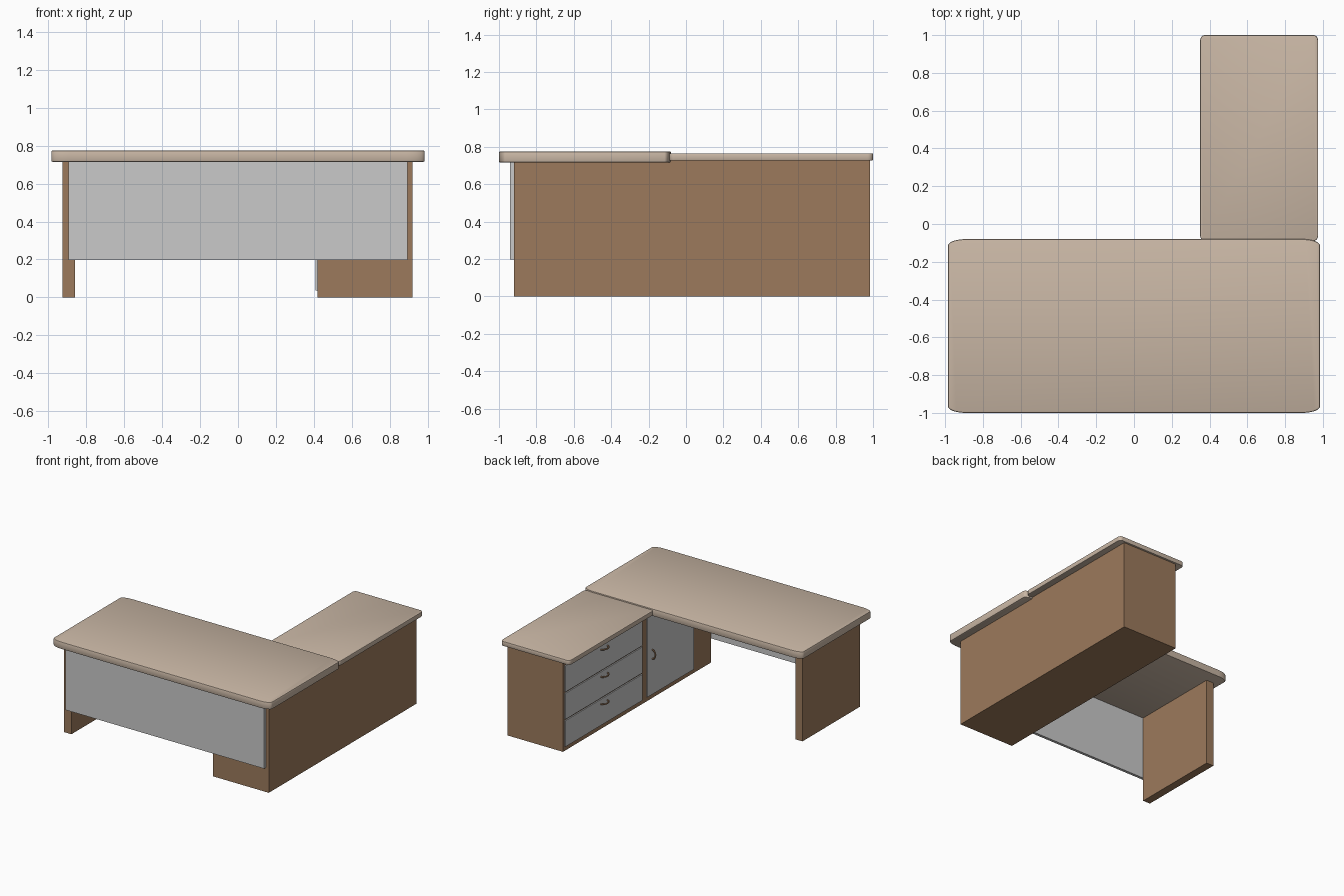
import bpy, bmesh, math
from mathutils import Vector

if "Cube" in bpy.data.objects:
    bpy.data.objects.remove(bpy.data.objects["Cube"], do_unlink=True)


def material(name, rgb):
    m = bpy.data.materials.new(name)
    m.use_nodes = True
    m.diffuse_color = (*rgb, 1)
    m.node_tree.nodes["Principled BSDF"].inputs["Base Color"].default_value = (*rgb, 1)
    return m


WOOD = material("brown wood", (0.335, 0.195, 0.107))
TOP = material("pale beige top", (0.585, 0.472, 0.375))
GREY = material("light grey panel", (0.59, 0.59, 0.59))


def finish(name, bm, mat):
    bmesh.ops.recalc_face_normals(bm, faces=bm.faces)
    me = bpy.data.meshes.new(name)
    bm.to_mesh(me)
    bm.free()
    me.materials.append(mat)
    ob = bpy.data.objects.new(name, me)
    bpy.context.collection.objects.link(ob)
    return ob


def smooth(ob):
    bpy.ops.object.select_all(action='DESELECT')
    ob.select_set(True)
    bpy.context.view_layer.objects.active = ob
    bpy.ops.object.shade_smooth_by_angle(angle=math.radians(35))


def box(name, x, y, z, mat):
    bm = bmesh.new()
    bmesh.ops.create_cube(bm, size=1)
    for v in bm.verts:
        v.co = [lo + (c + 0.5) * (hi - lo) for c, (lo, hi) in zip(v.co, (x, y, z))]
    return finish(name, bm, mat)


def slab(name, x, y, z, rx, ry, bevel):
    """Worktop with elliptical corners and softened rims."""
    bm = bmesh.new()
    corners = [(x[1] - rx, y[1] - ry), (x[0] + rx, y[1] - ry),
               (x[0] + rx, y[0] + ry), (x[1] - rx, y[0] + ry)]
    verts = []
    for k, (cx, cy) in enumerate(corners):
        for i in range(9):
            a = math.pi / 2 * (k + i / 8)
            verts.append(bm.verts.new((cx + rx * math.cos(a), cy + ry * math.sin(a), z[0])))
    face = bm.faces.new(verts)
    ext = bmesh.ops.extrude_face_region(bm, geom=[face])
    for g in ext["geom"]:
        if isinstance(g, bmesh.types.BMVert):
            g.co.z = z[1]
    bmesh.ops.recalc_face_normals(bm, faces=bm.faces)
    rims = [e for e in bm.edges if abs(e.verts[0].co.z - e.verts[1].co.z) < 1e-6]
    bmesh.ops.bevel(bm, geom=rims, offset=bevel, segments=2, profile=0.5, affect='EDGES')
    smooth(finish(name, bm, TOP))


def handle(name, centre, along, length=0.085, reach=0.03, radius=0.006):
    """Bow handle standing out towards -x."""
    cu = bpy.data.curves.new(name, 'CURVE')
    cu.dimensions = '3D'
    cu.bevel_depth = radius
    cu.bevel_resolution = 2
    cu.use_fill_caps = True
    sp = cu.splines.new('POLY')
    sp.points.add(8)
    for i, p in enumerate(sp.points):
        a = math.pi * i / 8
        co = Vector(centre) + Vector(along) * (-length / 2 * math.cos(a))
        co.x -= reach * math.sin(a)
        p.co = (*co, 1)
    cu.materials.append(WOOD)
    ob = bpy.data.objects.new(name, cu)
    bpy.context.collection.objects.link(ob)
    bpy.ops.object.select_all(action='DESELECT')
    ob.select_set(True)
    bpy.context.view_layer.objects.active = ob
    bpy.ops.object.convert(target='MESH')
    smooth(bpy.context.object)


# Worktops
slab("main_top", (-0.985, 0.985), (-1.0, -0.08), (0.715, 0.775), 0.095, 0.035, 0.008)
slab("return_top", (0.35, 0.975), (-0.09, 1.0), (0.726, 0.765), 0.025, 0.03, 0.006)

# Supports
box("cabinet_body", (0.42, 0.922), (-0.92, 0.985), (0, 0.728), WOOD)
box("side_leg", (-0.925, -0.86), (-0.918, -0.18), (0, 0.72), WOOD)
box("front_panel", (-0.895, 0.895), (-0.942, -0.9195), (0.198, 0.72), GREY)

# Drawers on the inner side of the cabinet
FRONT = (0.41, 0.425)
for i in range(3):
    z0 = 0.037 + 0.223 * i
    box(f"drawer_front_{i + 1}", FRONT, (-0.027, 0.965), (z0, z0 + 0.212), GREY)
    handle(f"drawer_handle_{i + 1}", (0.41, 0.469, 0.21 + 0.223 * i), (0, 1, 0))

# Cupboard door next to the drawers
box("cupboard_door", FRONT, (-0.69, -0.09), (0.037, 0.695), GREY)
handle("door_handle", (0.41, -0.15, 0.365), (0, 0, 1), length=0.075)
